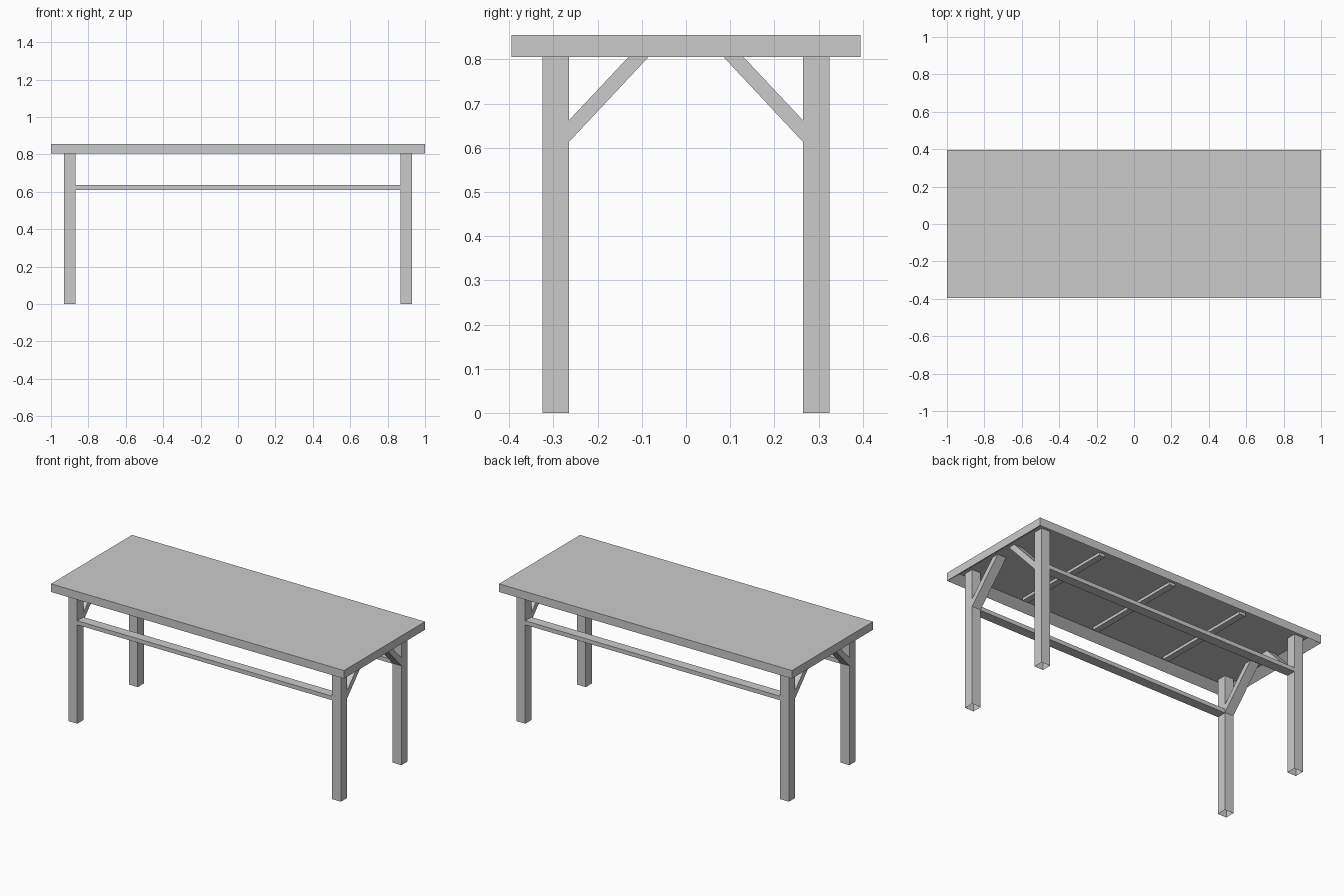
import bpy, bmesh

if "Cube" in bpy.data.objects:
    bpy.data.objects.remove(bpy.data.objects["Cube"])


def extrude_profile(name, pts, axis, lo, hi, cap_first=True):
    """Prism from a 2D profile; axis is the extrusion direction (x or z)."""
    bm = bmesh.new()

    def place(p, t):
        return (t, p[0], p[1]) if axis == "x" else (p[0], p[1], t)

    a = [bm.verts.new(place(p, lo)) for p in pts]
    b = [bm.verts.new(place(p, hi)) for p in pts]
    n = len(pts)
    for i in range(n):
        j = (i + 1) % n
        bm.faces.new((a[i], a[j], b[j], b[i]))
    bm.faces.new(b)
    if cap_first:
        bm.faces.new(a[::-1])
    bmesh.ops.recalc_face_normals(bm, faces=bm.faces)
    # open prisms: make sure the sides face outwards
    if not cap_first and bm.calc_volume(signed=True) < 0:
        bmesh.ops.reverse_faces(bm, faces=bm.faces)
    me = bpy.data.meshes.new(name)
    bm.to_mesh(me)
    bm.free()
    ob = bpy.data.objects.new(name, me)
    bpy.context.collection.objects.link(ob)
    return ob


def box(name, x0, x1, y0, y1, z0, z1, closed=True):
    return extrude_profile(name, [(x0, y0), (x1, y0), (x1, y1), (x0, y1)],
                           "z", z0, z1, closed)


W, D = 1.0, 0.395            # half size of the top
IX, IY = 0.93, 0.325         # inside of the rim, outside of the legs
LEG = 0.06
Z0, ZP, Z1 = 0.805, 0.845, 0.855

# table top: inset the underside and push it up, leaving a rim
top = box("table_top", -W, W, -D, D, Z0, Z1)
bm = bmesh.new()
bm.from_mesh(top.data)
under = min(bm.faces, key=lambda f: f.calc_center_median().z)
bmesh.ops.inset_region(bm, faces=[under], thickness=W - IX)
for v in under.verts:
    v.co.z = ZP
bm.to_mesh(top.data)
bm.free()

# cross slats under the panel
for i, x in enumerate((-0.5, 0.0, 0.5)):
    box(f"cross_slat_{i + 1}", x - 0.02, x + 0.02, -IY, IY, 0.828, ZP)

for sy, side in ((-1, "front"), (1, "back")):
    y0, y1 = sorted((sy * IY, sy * (IY - LEG)))
    # long stretcher
    box(f"{side}_stretcher", -IX + LEG, IX - LEG, y0, y1, 0.61, 0.635)
    for sx, end in ((-1, "left"), (1, "right")):
        x0, x1 = sorted((sx * IX, sx * (IX - LEG)))
        # leg, open at the foot
        box(f"{side}_{end}_leg", x0, x1, y0, y1, 0, ZP + 0.005, closed=False)
        # diagonal brace from leg to panel
        prof = [(sy * y, z) for y, z in
                ((0.265, 0.613), (0.265, 0.662), (0.093, ZP), (0.048, ZP))]
        extrude_profile(f"{side}_{end}_brace", prof, "x", x0, x1)
